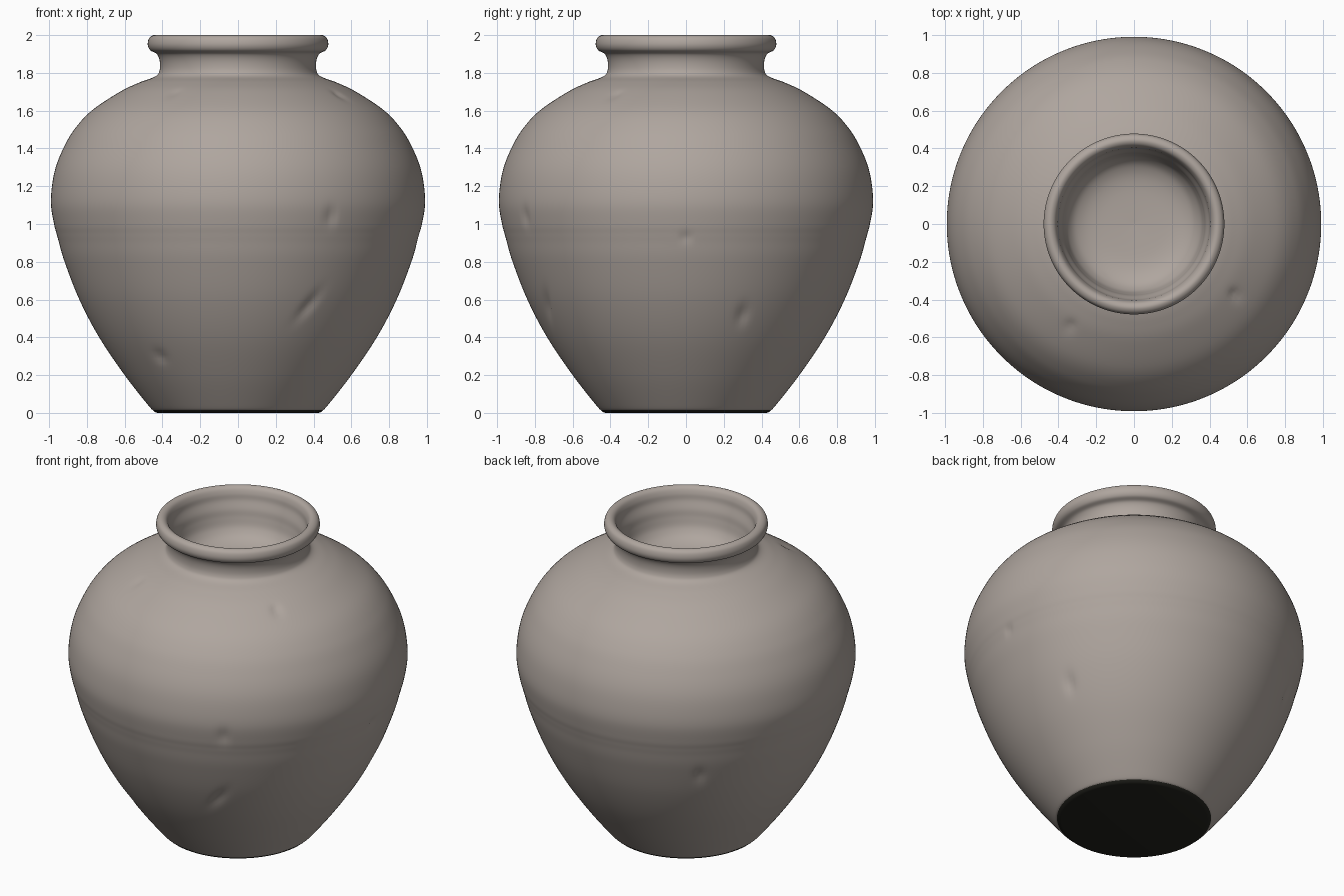
import bpy
import bmesh
import math
from mathutils import Vector

default_cube = bpy.data.objects.get("Cube")
if default_cube:
    bpy.data.objects.remove(default_cube, do_unlink=True)

SEGMENTS = 224
STEPS = 6


def make_material(name, colour):
    material = bpy.data.materials.new(name)
    material.use_nodes = True
    material.diffuse_color = (*colour, 1)
    shader = next(n for n in material.node_tree.nodes if n.type == "BSDF_PRINCIPLED")
    shader.inputs["Base Color"].default_value = (*colour, 1)
    shader.inputs["Roughness"].default_value = 0.8
    return material


clay = make_material("warm grey clay", (0.43, 0.38, 0.345))
dark = make_material("dark unglazed base", (0.016, 0.016, 0.012))


def smooth_path(points):
    """Pass a smooth curve through (radius, height) points."""
    points = [Vector(p) for p in points]
    padded = [points[0], *points, points[-1]]
    path = []
    for before, start, end, after in zip(padded, padded[1:], padded[2:], padded[3:]):
        count = max(STEPS, int((end - start).length / 0.025))
        for step in range(count):
            t = step / count
            path.append(0.5 * (2 * start + (end - before) * t
                               + (2 * before - 5 * start + 4 * end - after) * t ** 2
                               + (3 * start - before - 3 * end + after) * t ** 3))
    path.append(points[-1])
    return path


def lathe(bm, path, material_index=0):
    """Spin a path around the vertical axis, closing it where it meets the axis."""
    rings = []
    for radius, height in path:
        if radius < 0.001:
            rings.append([bm.verts.new((0, 0, height))] * SEGMENTS)
        else:
            turns = (math.tau * i / SEGMENTS for i in range(SEGMENTS))
            rings.append([bm.verts.new((radius * math.cos(a), radius * math.sin(a), height))
                          for a in turns])
    for low, high in zip(rings, rings[1:]):
        for i in range(SEGMENTS):
            j = (i + 1) % SEGMENTS
            corners = list(dict.fromkeys((low[i], low[j], high[j], high[i])))
            bm.faces.new(corners).material_index = material_index


def press_dent(bm, side, height, width, tall, depth, slant=0):
    """Push the wall inward around a point given by compass angle and height."""
    angle = math.radians(side)
    tangent = Vector((-math.sin(angle), math.cos(angle), 0))
    outward = Vector((math.cos(angle), math.sin(angle), 0))
    for vert in bm.verts:
        if vert.co.dot(outward) < 0.3:
            continue
        rise = vert.co.z - height
        across = vert.co.dot(tangent) - slant * rise
        amount = math.exp(-(across / width) ** 2 - (rise / tall) ** 2)
        if amount > 0.01:
            vert.co -= outward * depth * amount


def finish(name, bm, materials):
    mesh = bpy.data.meshes.new(name)
    bmesh.ops.recalc_face_normals(bm, faces=bm.faces)
    bm.to_mesh(mesh)
    bm.free()
    for material in materials:
        mesh.materials.append(material)
    item = bpy.data.objects.new(name, mesh)
    bpy.context.collection.objects.link(item)
    bpy.ops.object.select_all(action="DESELECT")
    item.select_set(True)
    bpy.context.view_layer.objects.active = item
    bpy.ops.object.shade_smooth_by_angle(angle=math.radians(50))
    return item


# Belly, neck, rolled lip and the hollow mouth as one turned wall
wall = [
    (0.45, 0.015), (0.475, 0.04), (0.60, 0.2), (0.735, 0.4), (0.84, 0.6),
    (0.918, 0.8), (0.95, 0.91), (0.961, 0.95), (0.974, 1.0), (0.99, 1.1),
    (0.985, 1.2), (0.965, 1.3), (0.925, 1.4), (0.867, 1.5), (0.775, 1.6),
    (0.625, 1.7), (0.52, 1.75), (0.44, 1.78), (0.416, 1.81), (0.414, 1.86),
    (0.43, 1.9), (0.465, 1.92), (0.478, 1.95), (0.47, 1.985), (0.445, 2.0),
    (0.42, 1.99), (0.405, 1.96), (0.398, 1.92), (0.38, 1.87), (0.37, 1.82),
    (0.35, 1.76), (0.3, 1.71), (0.2, 1.68), (0, 1.67),
]
bm = bmesh.new()
lathe(bm, smooth_path(wall))

# Knocks and scrapes: side angle, height, width, tall, depth, slant
for dent in [
    (-63, 0.57, 0.03, 0.07, 0.014, 0.6),
    (-128, 0.3, 0.04, 0.03, 0.012),
    (-122, 1.69, 0.03, 0.02, 0.015),
    (-35, 1.68, 0.03, 0.02, 0.02),
    (-60, 1.04, 0.025, 0.05, 0.012),
    (22, 0.52, 0.03, 0.05, 0.014),
    (0, 0.93, 0.018, 0.03, 0.01),
    (130, 0.75, 0.025, 0.05, 0.012),
]:
    press_dent(bm, *dent)
finish("jar_wall", bm, [clay])

# Dark foot with a flat underside
bm = bmesh.new()
lathe(bm, [(0, 0), (0.425, 0), (0.44, 0.004), (0.45, 0.015)])
finish("jar_base", bm, [dark])
